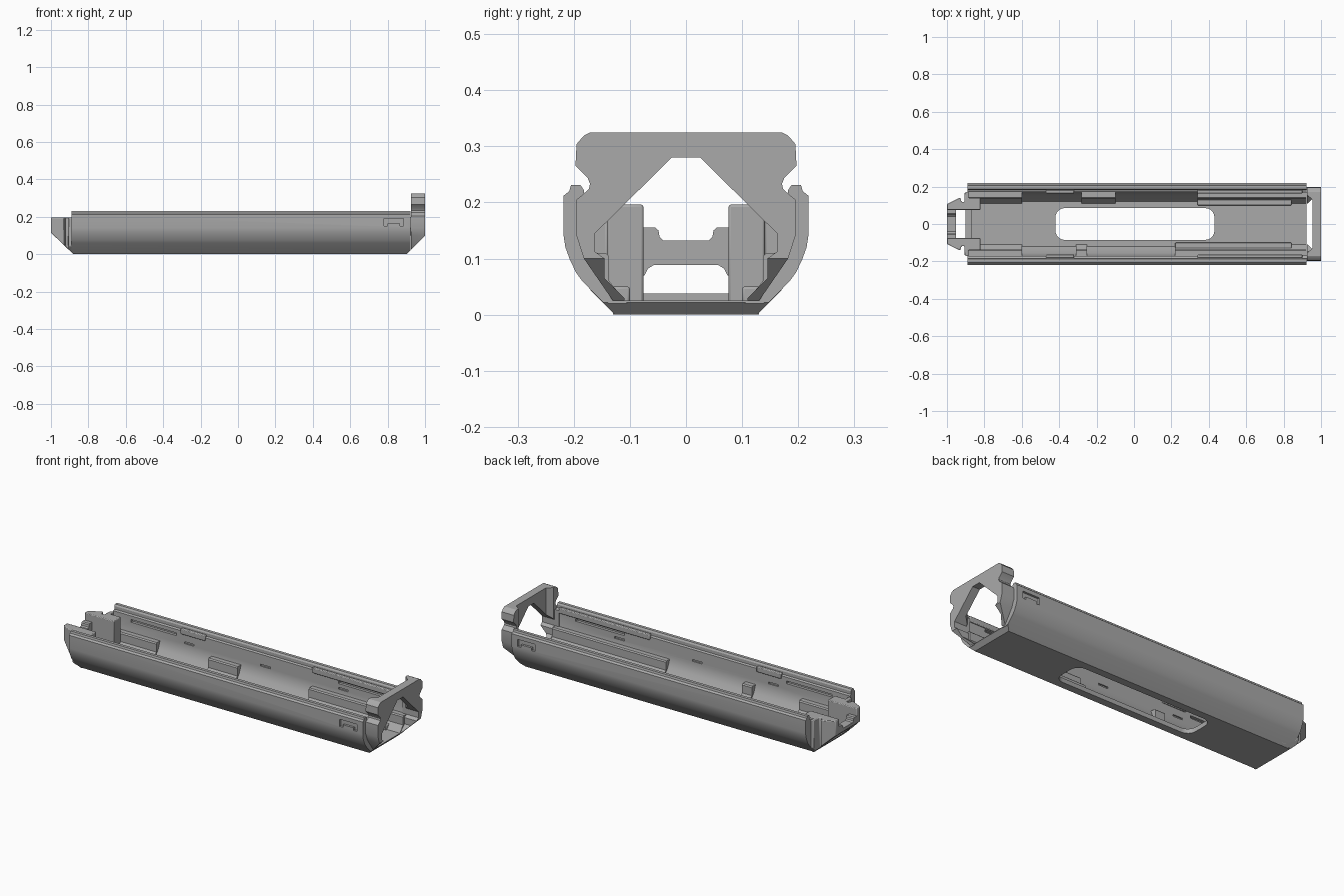
import bpy, bmesh, math
from mathutils import Vector

old = bpy.data.objects.get("Cube")
if old:
    bpy.data.objects.remove(old)

grey = bpy.data.materials.new("plain grey")
grey.use_nodes = True
grey.diffuse_color = (0.4, 0.4, 0.4, 1)
grey.node_tree.nodes["Principled BSDF"].inputs["Base Color"].default_value = grey.diffuse_color


def prism(name, pts, a, b, axis="x", cuts=(), bevel=0):
    """Extrude a closed profile along an axis, then trim it with planes."""
    place = (lambda p, t: (t, p[0], p[1])) if axis == "x" else (lambda p, t: (p[0], p[1], t))
    bm = bmesh.new()
    face = bm.faces.new([bm.verts.new(place(p, a)) for p in pts])
    new = bmesh.ops.extrude_face_region(bm, geom=[face])["geom"]
    shift = Vector(place((0, 0), b - a))
    bmesh.ops.translate(bm, vec=shift, verts=[v for v in new if isinstance(v, bmesh.types.BMVert)])
    for co, no in cuts:
        bmesh.ops.bisect_plane(bm, geom=bm.verts[:] + bm.edges[:] + bm.faces[:], dist=1e-5,
                               plane_co=co, plane_no=no, clear_outer=True)
        rim = [e for e in bm.edges if e.is_boundary]
        if rim:
            bmesh.ops.edgenet_fill(bm, edges=rim)
    bmesh.ops.recalc_face_normals(bm, faces=bm.faces[:])
    mesh = bpy.data.meshes.new(name)
    bm.to_mesh(mesh)
    bm.free()
    mesh.materials.append(grey)
    ob = bpy.data.objects.new(name, mesh)
    bpy.context.collection.objects.link(ob)
    if bevel:
        mod = ob.modifiers.new("soft edges", "BEVEL")
        mod.width, mod.segments = bevel, 2
        mod.limit_method, mod.angle_limit = "ANGLE", math.radians(40)
    return ob


def box(name, x0, x1, y0, y1, z0, z1, **kw):
    return prism(name, [(y0, z0), (y1, z0), (y1, z1), (y0, z1)], x0, x1, **kw)


def mirrored(half):
    return half + [(-y, z) for y, z in reversed(half)]


def cut(ob, cutter):
    bpy.context.view_layer.objects.active = ob
    mod = ob.modifiers.new("cut", "BOOLEAN")
    mod.operation, mod.solver, mod.object = "DIFFERENCE", "EXACT", cutter
    bpy.ops.object.modifier_move_to_index(modifier=mod.name, index=0)
    bpy.ops.object.modifier_apply(modifier=mod.name)
    bpy.data.objects.remove(cutter)


def smooth(ob):
    bpy.ops.object.select_all(action="DESELECT")
    ob.select_set(True)
    bpy.context.view_layer.objects.active = ob
    bpy.ops.object.shade_smooth_by_angle(angle=math.radians(25))


RIGHT_SLANT = ((0.9, 0, 0), (1, 0, -1))
LEFT_SLANT = ((-0.88, 0, 0), (-0.115, 0, -0.12))

# Long trough with rounded side walls
wall = [(0.127, 0), (0.185, 0.06), (0.196, 0.075), (0.207, 0.098), (0.215, 0.12), (0.218, 0.14),
        (0.218, 0.212), (0.208, 0.22), (0.205, 0.231), (0.188, 0.231), (0.182, 0.222),
        (0.182, 0.205), (0.172, 0.2), (0.17, 0.11), (0.155, 0.07), (0.12, 0.025)]
trough = prism("trough", mirrored(wall), -0.89, 0.922, cuts=[RIGHT_SLANT, LEFT_SLANT])

# Rounded slot through the floor
slot = []
for cx, cy, start in ((0.38, 0.035, 0), (-0.37, 0.035, 90), (-0.37, -0.035, 180), (0.38, -0.035, 270)):
    for i in range(7):
        a = math.radians(start + 15 * i)
        slot.append((cx + 0.05 * math.cos(a), cy + 0.05 * math.sin(a)))
cut(trough, prism("slot_cutter", slot, -0.1, 0.035, axis="z"))

# Latch pockets outside, snap slots inside
for s in (-1, 1):
    cut(trough, box("pocket_cutter", 0.78, 0.885, s * 0.206, s * 0.25, 0.165, 0.19))
    cut(trough, box("pocket_cutter", 0.78, 0.8, s * 0.206, s * 0.25, 0.15, 0.17))
    cut(trough, box("pocket_cutter", 0.865, 0.885, s * 0.206, s * 0.25, 0.15, 0.17))
    for x0, x1 in ((-0.78, -0.5), (0.5, 0.8)):
        cut(trough, box("snap_cutter", x0, x1, s * 0.15, s * 0.187, 0.165, 0.18))
    for x in (-0.42, 0.05, 0.53):
        cut(trough, box("tab_cutter", x - 0.03, x + 0.03, s * 0.15, s * 0.178, 0.135, 0.145))
smooth(trough)

# Rails under the rims
for s, side in ((1, "left"), (-1, "right")):
    for x0, x1 in ((-0.47, -0.32), (0.34, 0.9)):
        smooth(box(side + "_rim_rail", x0, x1, s * 0.163, s * 0.182, 0.185, 0.215, bevel=0.004))

# Support ledges along the foot of each wall
ledge = [(0.105, 0.02), (0.137, 0.06), (0.137, 0.104), (0.143, 0.11), (0.175, 0.11),
         (0.175, 0.065), (0.138, 0.02)]
spans = {1: ((-0.885, -0.6), (-0.28, -0.1), (0.34, 0.922)),
         -1: ((-0.885, -0.6), (-0.31, -0.25), (0.22, 0.922))}
for s, runs in spans.items():
    for x0, x1 in runs:
        smooth(prism("support_ledge", [(s * y, z) for y, z in ledge], x0, x1))
    x0, x1 = runs[-1]
    low = box("low_ledge", x0, x1 - 0.08, s * 0.1, s * 0.14, 0.02, 0.05, bevel=0.004)
    smooth(low)

# Tall end frame with a house-shaped opening
ring = [(0.17, 0.325), (0.182, 0.319), (0.195, 0.304), (0.197, 0.265), (0.175, 0.243), (0.171, 0.233),
        (0.173, 0.224), (0.184, 0.214), (0.195, 0.205), (0.195, 0.14), (0.182, 0.1), (0.127, 0.02),
        (0.11, 0.02), (0.11, 0.03), (0.145, 0.065), (0.145, 0.1), (0.162, 0.112),
        (0.162, 0.145), (0.025, 0.28)]
frame = prism("end_frame", mirrored(ring), 0.925, 1.0, cuts=[RIGHT_SLANT])
recess = [(0.9, -0.165), (0.925, -0.155), (0.955, -0.13), (0.955, 0.13), (0.925, 0.155), (0.9, 0.165)]
cut(frame, prism("recess_cutter", recess, 0.146, 0.4, axis="z"))
smooth(frame)
for s in (1, -1):
    cheek = [(s * y, z) for y, z in ((0.165, 0.1), (0.194, 0.14), (0.194, 0.2), (0.165, 0.2))]
    smooth(prism("frame_joint", cheek, 0.9, 0.93))

# End posts, with an outer lug, a flange and an inner block
post = [(-1.0, 0.076), (-1.0, 0.107), (-0.985, 0.115), (-0.93, 0.142), (-0.922, 0.118), (-0.907, 0.118),
        (-0.905, 0.168), (-0.885, 0.172), (-0.885, 0.14), (-0.82, 0.14), (-0.82, 0.076)]
for s, side in ((1, "left"), (-1, "right")):
    ob = prism(side + "_end_post", [(x, s * y) for x, y in post], 0.0, 0.196, axis="z",
               cuts=[LEFT_SLANT, ((0, s * 0.127, 0), (0, s, -1))], bevel=0.004)
    smooth(ob)

# Cross bar joining the posts
bar = [(0.08, 0.07), (0.074, 0.07), (0.068, 0.082), (0.058, 0.088)]
top = [(0.04, 0.132), (0.047, 0.138), (0.049, 0.15), (0.055, 0.155), (0.08, 0.155)]
smooth(prism("cross_bar", mirrored(top + bar), -1.0, -0.953, cuts=[LEFT_SLANT]))
smooth(box("floor_lip", -0.9, -0.87, -0.13, 0.13, 0.0, 0.038, cuts=[LEFT_SLANT]))
